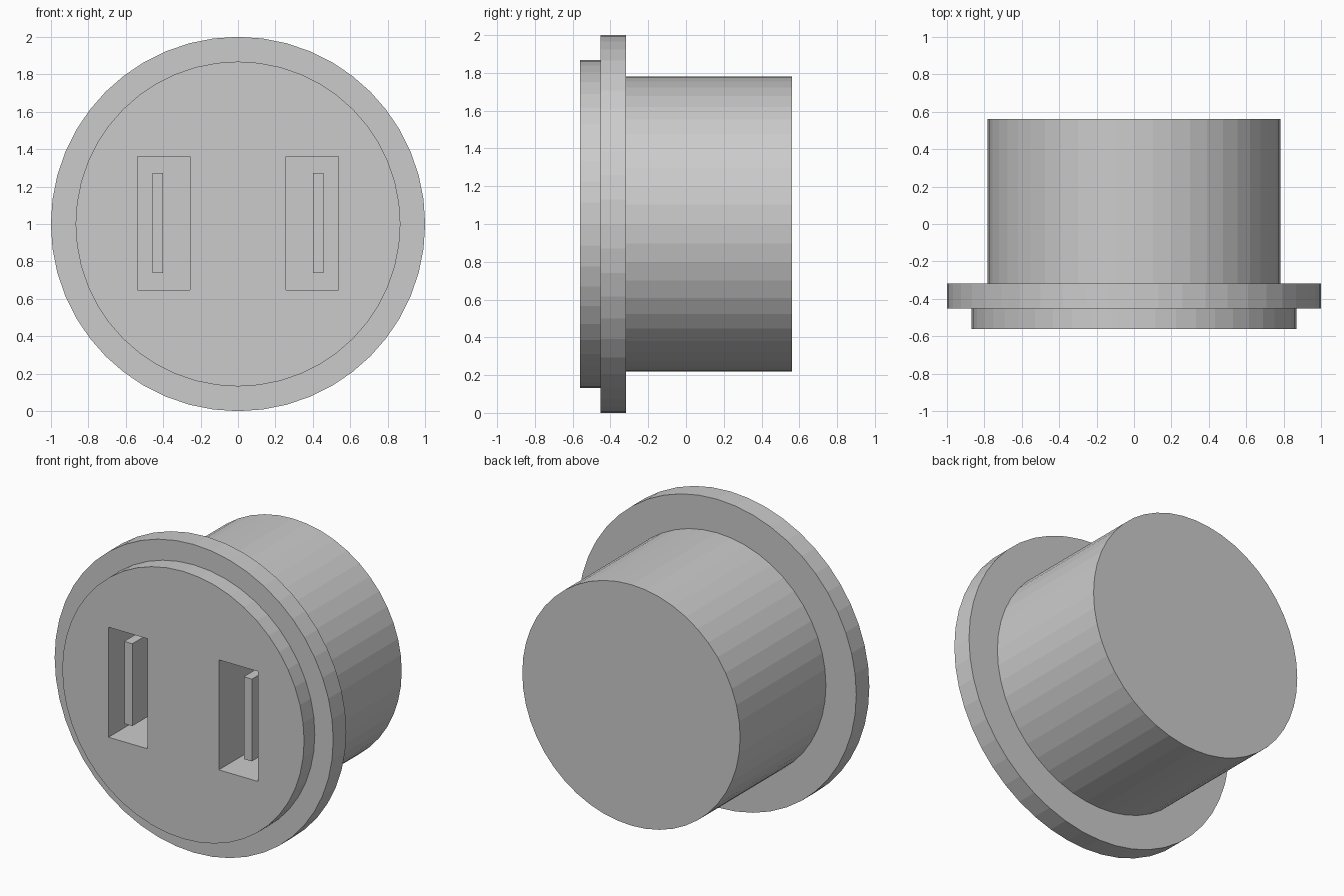
import bpy, bmesh
from math import pi
from mathutils import Matrix, Vector

if "Cube" in bpy.data.objects:
    bpy.data.objects.remove(bpy.data.objects["Cube"])

def finish(name, bm):
    bmesh.ops.recalc_face_normals(bm, faces=bm.faces)
    mesh = bpy.data.meshes.new(name)
    bm.to_mesh(mesh)
    bm.free()
    obj = bpy.data.objects.new(name, mesh)
    bpy.context.collection.objects.link(obj)
    return obj

def box(name, lo, hi):
    lo, hi = Vector(lo), Vector(hi)
    bm = bmesh.new()
    bmesh.ops.create_cube(bm, size=1)
    bmesh.ops.scale(bm, vec=hi - lo, verts=bm.verts)
    bmesh.ops.translate(bm, vec=(lo + hi) / 2, verts=bm.verts)
    return finish(name, bm)

# stepped round housing: (radius, y) profile turned about the y axis
SIDES = 48
profile = [(0.868, -0.562), (0.868, -0.452), (1.0, -0.452),
           (1.0, -0.318), (0.782, -0.318), (0.782, 0.562)]
bm = bmesh.new()
verts = [bm.verts.new((r, y, 0)) for r, y in profile]
edges = [bm.edges.new(p) for p in zip(verts, verts[1:])]
bmesh.ops.spin(bm, geom=verts + edges, cent=(0, 0, 0), axis=(0, 1, 0),
               angle=2 * pi, steps=SIDES)
bmesh.ops.remove_doubles(bm, verts=bm.verts, dist=1e-4)
bmesh.ops.holes_fill(bm, edges=[e for e in bm.edges if e.is_boundary], sides=0)
bmesh.ops.transform(bm, matrix=Matrix.Translation((0, 0, 1)), verts=bm.verts)
housing = finish("housing", bm)

# two mirrored slots, each with a flat contact blade standing inside
FLOOR_Y = 0.0
for side, s in (("left", -1), ("right", 1)):
    def span(a, b):
        return sorted((s * a, s * b))
    x0, x1 = span(0.256, 0.536)
    cutter = box(side + "_slot_cutter", (x0, -0.7, 0.648), (x1, FLOOR_Y, 1.362))
    cutter.hide_render = True
    cutter.hide_set(True)
    mod = housing.modifiers.new(side + "_slot", 'BOOLEAN')
    mod.operation, mod.solver, mod.object = 'DIFFERENCE', 'EXACT', cutter
    x0, x1 = span(0.4, 0.458)
    box(side + "_blade", (x0, -0.512, 0.738), (x1, FLOOR_Y + 0.01, 1.272))
